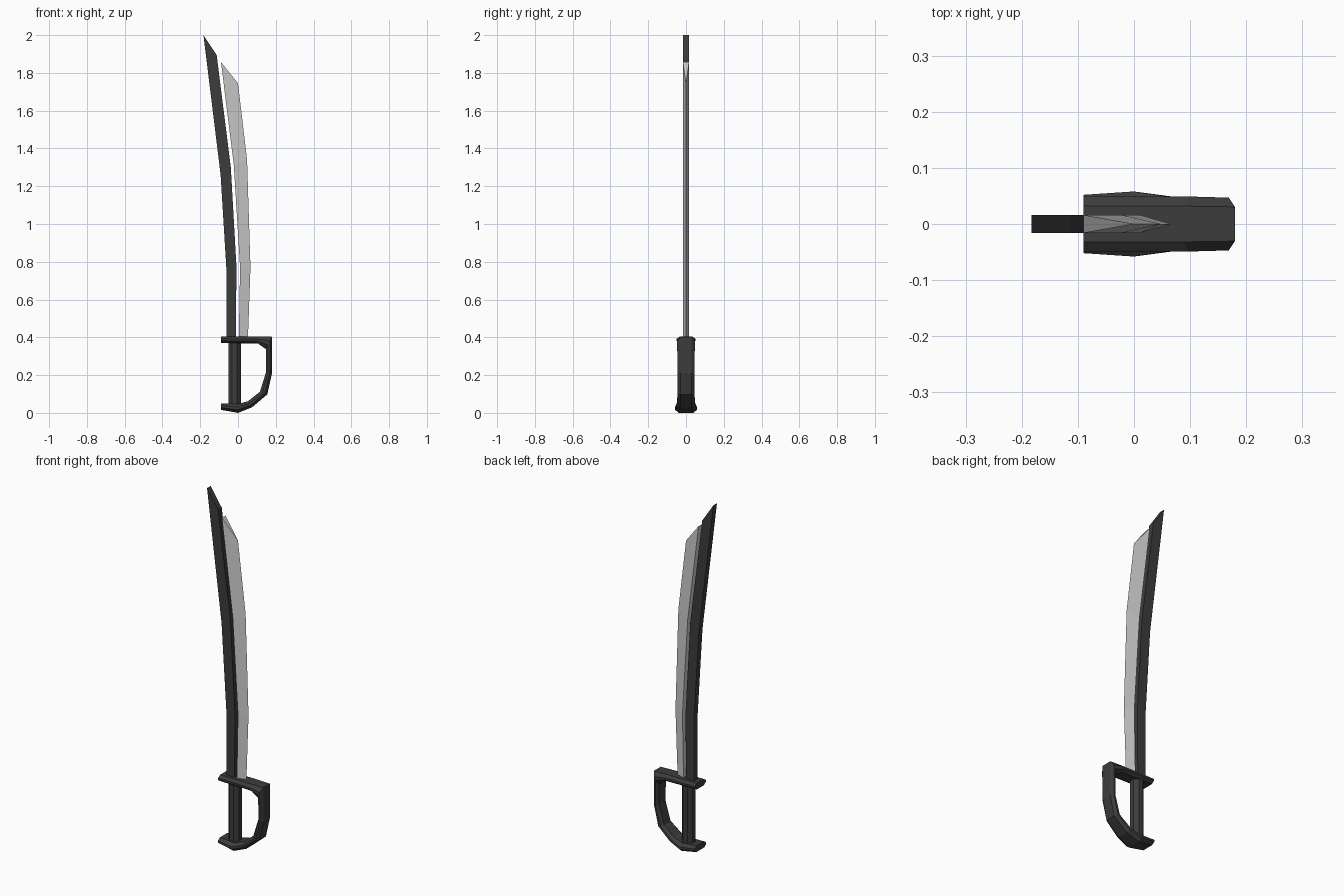
import bpy, math

if "Cube" in bpy.data.objects:
    bpy.data.objects.remove(bpy.data.objects["Cube"])

dark = bpy.data.materials.new("dark_metal")
dark.diffuse_color = (0.045, 0.045, 0.045, 1)
dark.use_nodes = True
dark.node_tree.nodes["Principled BSDF"].inputs["Base Color"].default_value = dark.diffuse_color


def loft(name, rings, mat=None):
    """Skin a list of equal-length closed rings, with capped ends."""
    n = len(rings[0])
    verts = [v for r in rings for v in r]
    faces = [tuple(range(n)), tuple(range(len(verts) - n, len(verts)))]
    for i in range(len(rings) - 1):
        for j in range(n):
            a, b = i * n + j, i * n + (j + 1) % n
            faces.append((a, b, b + n, a + n))
    me = bpy.data.meshes.new(name)
    me.from_pydata(verts, [], faces)
    ob = bpy.data.objects.new(name, me)
    bpy.context.collection.objects.link(ob)
    if mat:
        me.materials.append(mat)
    # consistent outward normals
    bpy.context.view_layer.objects.active = ob
    bpy.ops.object.mode_set(mode='EDIT')
    bpy.ops.mesh.select_all(action='SELECT')
    bpy.ops.mesh.normals_make_consistent(inside=False)
    bpy.ops.object.mode_set(mode='OBJECT')
    return ob


# Dark spine: rectangular section, (back x, z), (front x, z)
T = 0.016
spine = [((-0.062, 0.38), (-0.012, 0.38)), ((-0.062, 0.77), (-0.008, 0.77)),
         ((-0.092, 1.26), (-0.038, 1.30)), ((-0.183, 2.0), (-0.113, 1.895))]
loft("blade_spine", [[(a[0], -T, a[1]), (b[0], -T, b[1]), (b[0], T, b[1]), (a[0], T, a[1])]
                     for a, b in spine], dark)

# Grey cutting blade: wedge section, thick at the back and sharp at the edge
edge = [((0.004, 0.38), (0.052, 0.38)), ((0.011, 0.77), (0.066, 0.77)),
        ((-0.022, 1.31), (0.048, 1.34)), ((-0.09, 1.857), (0.0, 1.745))]
loft("cutting_blade", [[(a[0], -T, a[1]), (b[0], 0, b[1]), (a[0], T, a[1])]
                       for a, b in edge])

# Octagonal grip
R = 0.033 / math.cos(math.pi / 8)
loft("grip", [[(-0.018 + R * math.cos((k + .5) * math.pi / 4),
                R * math.sin((k + .5) * math.pi / 4), z) for k in range(8)]
              for z in (0.04, 0.38)], dark)


# Guard, knuckle bow and pommel: one chamfered band swept in a C
def band_ring(outer, inner, half):
    def at(t, y):
        return (outer[0] + (inner[0] - outer[0]) * t, y,
                outer[1] + (inner[1] - outer[1]) * t)
    side = [(0, 0.65), (0.35, 1), (0.65, 1), (1, 0.65)]
    return [at(t, half * w) for t, w in side] + [at(t, -half * w) for t, w in reversed(side)]


bow = [((-0.09, 0.405), (-0.09, 0.37), 0.049),
       ((0.09, 0.405), (0.106, 0.367), 0.049),
       ((0.18, 0.403), (0.148, 0.337), 0.047),
       ((0.18, 0.21), (0.148, 0.215), 0.044),
       ((0.155, 0.098), (0.116, 0.112), 0.044),
       ((0.075, 0.03), (0.053, 0.062), 0.049),
       ((0.0, 0.0), (0.0, 0.047), 0.058),
       ((-0.09, 0.016), (-0.09, 0.051), 0.052)]
loft("hand_guard", [band_ring(*s) for s in bow], dark)
